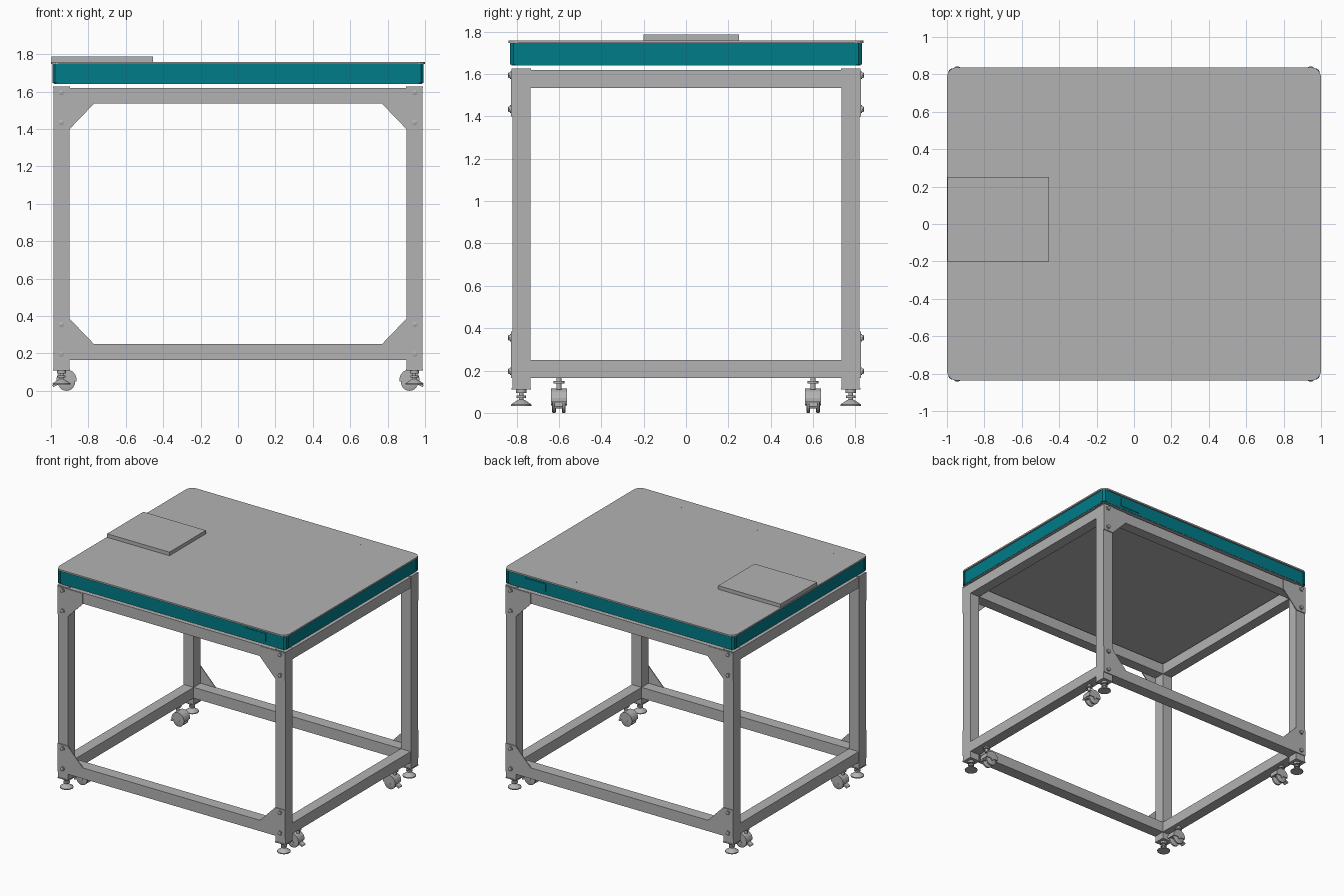
import bpy, bmesh, math
from mathutils import Matrix, Vector

if "Cube" in bpy.data.objects:
    bpy.data.objects.remove(bpy.data.objects["Cube"])


def material(name, rgb):
    m = bpy.data.materials.new(name)
    m.diffuse_color = (*rgb, 1)
    m.use_nodes = True
    m.node_tree.nodes["Principled BSDF"].inputs["Base Color"].default_value = m.diffuse_color
    return m


STEEL = material("frame grey", (0.45, 0.45, 0.45))
TEAL = material("teal", (0.0, 0.2, 0.25))


def finish(bm, name, mat, smooth=False):
    bmesh.ops.recalc_face_normals(bm, faces=bm.faces)
    me = bpy.data.meshes.new(name)
    bm.to_mesh(me)
    bm.free()
    me.materials.append(mat)
    ob = bpy.data.objects.new(name, me)
    bpy.context.collection.objects.link(ob)
    if smooth:
        bpy.ops.object.select_all(action='DESELECT')
        bpy.context.view_layer.objects.active = ob
        ob.select_set(True)
        bpy.ops.object.shade_smooth_by_angle(angle=math.radians(35))
    return ob


def box(name, lo, hi, mat):
    lo, hi = Vector(lo), Vector(hi)
    bm = bmesh.new()
    bmesh.ops.create_cube(bm, size=1)
    for v in bm.verts:
        v.co = (lo + hi) / 2 + v.co * (hi - lo)
    return finish(bm, name, mat)


def prism(name, pts, depth, mat):
    """Extrude a 3D polygon along a vector."""
    bm = bmesh.new()
    f = bm.faces.new([bm.verts.new(p) for p in pts])
    new = bmesh.ops.extrude_face_region(bm, geom=[f])["geom"]
    bmesh.ops.translate(bm, vec=depth, verts=[g for g in new if isinstance(g, bmesh.types.BMVert)])
    return finish(bm, name, mat)


def lathe(name, profile, origin, axis, mat, n=20):
    """Revolve (radius, height) points about an axis."""
    bm = bmesh.new()
    rings = [[bm.verts.new((r * math.cos(2 * math.pi * k / n), r * math.sin(2 * math.pi * k / n), h))
              for k in range(n)] for r, h in profile]
    for a, b in zip(rings, rings[1:]):
        for k in range(n):
            bm.faces.new((a[k], a[(k + 1) % n], b[(k + 1) % n], b[k]))
    bm.faces.new(rings[0])
    bm.faces.new(rings[-1])
    rot = Vector((0, 0, 1)).rotation_difference(Vector(axis)).to_matrix().to_4x4()
    bm.transform(Matrix.Translation(origin) @ rot)
    return finish(bm, name, mat, True)


def rounded(hx, hy, r, z, steps=6):
    pts = []
    for q, (sx, sy) in enumerate(((1, 1), (-1, 1), (-1, -1), (1, -1))):
        for k in range(steps + 1):
            a = math.pi / 2 * (q + k / steps)
            pts.append((sx * (hx - r) + r * math.cos(a), sy * (hy - r) + r * math.sin(a), z))
    return pts


# Table top: teal skirt, grey underside, top sheet and raised pad
prism("skirt", rounded(0.987, 0.825, 0.03, 1.643), (0, 0, 0.104), TEAL)
prism("underside", rounded(0.985, 0.823, 0.03, 1.640), (0, 0, 0.004), STEEL)
prism("top_sheet", rounded(1.0, 0.838, 0.055, 1.747), (0, 0, 0.012), STEEL)
box("raised_pad", (-0.997, -0.2, 1.759), (-0.455, 0.25, 1.787), STEEL)
for x, y in ((0.44, 0.73), (0.55, 0.73), (-0.78, -0.72), (-0.11, -0.72), (0.55, -0.72)):
    lathe("top_hole_plug", [(0.004, 0), (0.004, 0.0004)], (x, y, 1.759), (0, 0, 1), STEEL, 12)

for s in (-1, 1):
    # Access panels on the skirt, front and back
    ya, yb = sorted((s * 0.82, s * 0.829))
    box("access_panel", (0.64, ya, 1.662), (0.82, yb, 1.728), TEAL)
    # Long and short rails at both levels
    for z0, z1, y_out in ((0.165, 0.25, 0.827), (1.535, 1.62, 0.82)):
        ya, yb = sorted((s * 0.735, s * y_out))
        box("long_rail", (-0.9, ya, z0), (0.9, yb, z1), STEEL)
        xa, xb = sorted((s * 0.9, s * 0.985))
        box("short_rail", (xa, -0.735, z0), (xb, 0.735, z1), STEEL)

for sx in (-1, 1):
    for sy in (-1, 1):
        # Leg with end caps
        xa, xb = sorted((sx * 0.9, sx * 0.987))
        ya, yb = sorted((sy * 0.735, sy * 0.82))
        box("leg", (xa, ya, 0.118), (xb, yb, 1.618), STEEL)
        for z in (0.11, 1.618):
            box("leg_cap", (xa - 0.003, ya - 0.003, z), (xb + 0.003, yb + 0.003, z + 0.008), STEEL)

        # Skirt corner post
        post = [(0.993, 0.795), (0.993, 0.815), (0.978, 0.832), (0.962, 0.832), (0.962, 0.795)]
        prism("skirt_corner", [(sx * x, sy * y, 1.645) for x, y in post], (0, 0, 0.102), TEAL)

        # Corner gussets on the front and back, with bolts
        for edge, inner, tip, bolts in ((1.618, 1.535, 1.40, (1.595, 1.435)),
                                        (0.165, 0.25, 0.385, (0.197, 0.355))):
            outline = [(0.987, edge), (0.77, edge), (0.77, inner), (0.9, tip), (0.987, tip)]
            prism("gusset", [(sx * x, sy * 0.82, z) for x, z in outline], (0, sy * 0.007, 0), STEEL)
            for z in bolts:
                lathe("washer", [(0.018, 0), (0.018, 0.004)],
                      (sx * 0.945, sy * 0.827, z), (0, sy, 0), STEEL, 16)
                lathe("bolt_head", [(0.015, 0.004), (0.015, 0.011), (0.009, 0.014)],
                      (sx * 0.945, sy * 0.827, z), (0, sy, 0), STEEL, 6)

        # Levelling foot under the leg
        lathe("levelling_foot", [(0.048, 0.033), (0.048, 0.04), (0.024, 0.056), (0.011, 0.063), (0.011, 0.07),
                                 (0.022, 0.07), (0.022, 0.082), (0.01, 0.082), (0.01, 0.094),
                                 (0.024, 0.094), (0.024, 0.11)],
              (sx * 0.943, sy * 0.778, 0), (0, 0, 1), STEEL)

        # Swivel caster under the short rail
        cx, cy = sx * 0.942, sy * 0.6
        wx = cx - sx * 0.025
        lathe("caster_stem", [(0.012, 0.11), (0.012, 0.138), (0.026, 0.138), (0.026, 0.15), (0.012, 0.15),
                              (0.012, 0.166)], (cx, cy, 0), (0, 0, 1), STEEL, 12)
        for k in (-1, 1):
            lathe("caster_wheel", [(0.04, -0.009), (0.046, -0.006), (0.046, 0.006), (0.04, 0.009)],
                  (wx, cy + k * 0.023, 0.046), (0, 1, 0), STEEL)
        # Hood over the wheels
        arc = [math.radians(-10 + 20 * k) for k in range(11)]
        hood = [(wx + 0.054 * math.cos(a), cy - 0.038, 0.06 + 0.054 * math.sin(a)) for a in arc]
        prism("caster_hood", hood, (0, 0.076, 0), STEEL)
        # Brake lever
        lever = [(0.03, 0.06), (0.075, 0.03), (0.07, 0.02), (0.02, 0.045)]
        prism("brake_lever", [(wx + sx * x, cy - 0.02, z) for x, z in lever], (0, 0.04, 0), STEEL)
        # Axle through both wheels
        lathe("caster_axle", [(0.01, -0.038), (0.01, 0.038)], (wx, cy, 0.046), (0, 1, 0), STEEL, 12)
